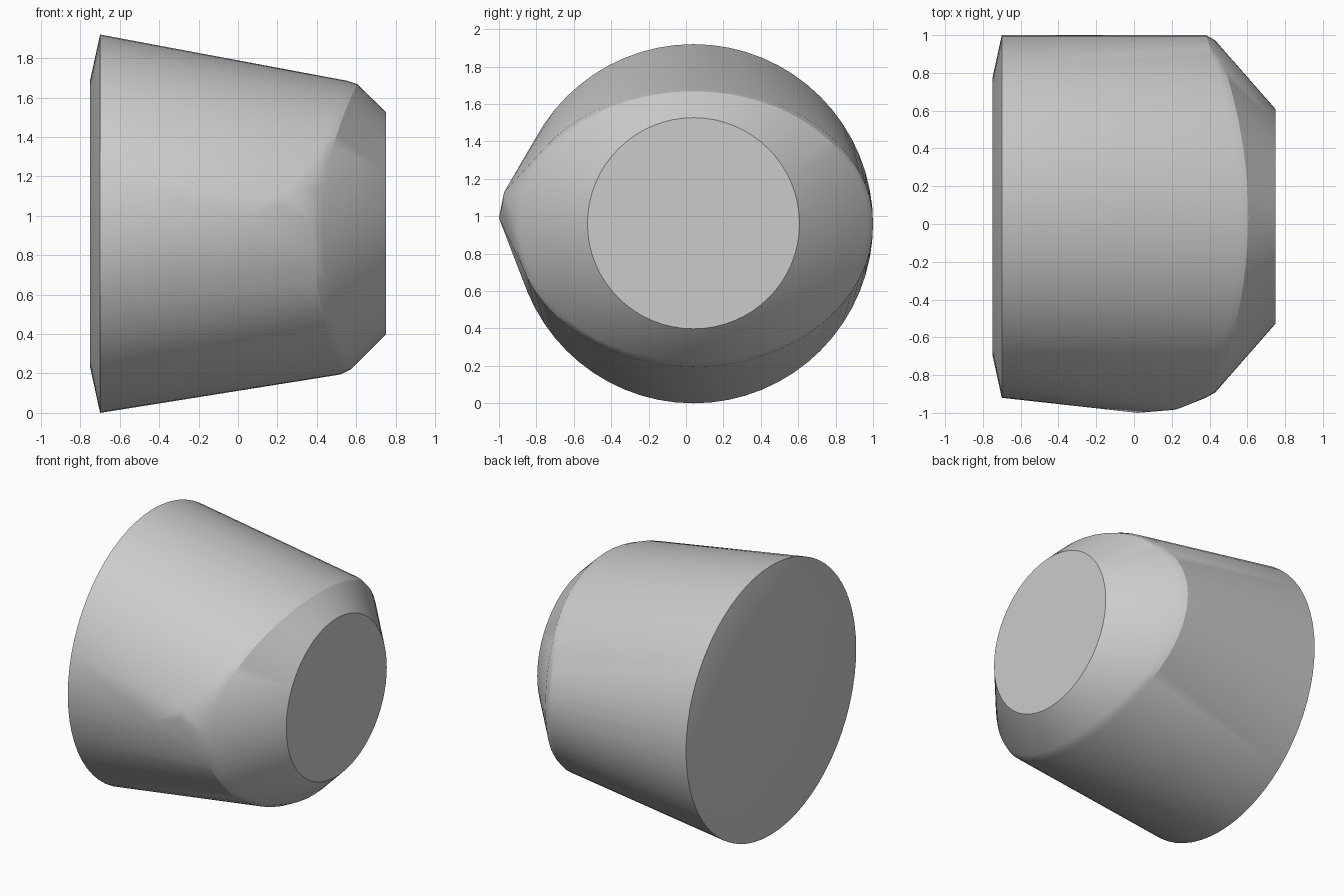
import bpy, bmesh
from math import sin, cos, tau

if "Cube" in bpy.data.objects:
    bpy.data.objects.remove(bpy.data.objects["Cube"])

CY, CZ = 0.04, 0.96
N = 64
bm = bmesh.new()


def ring(x, ry, top, bottom, x_top=None, x_bottom=None):
    """Closed section facing +x; x may lean toward the top and bottom."""
    x_top = x if x_top is None else x_top
    x_bottom = x if x_bottom is None else x_bottom
    for i in range(N):
        a = tau * i / N
        s = sin(a)
        reach = top if s >= 0 else bottom
        lean = (x_top if s >= 0 else x_bottom) - x
        bm.verts.new((x + lean * s * s, CY + ry * cos(a), CZ + reach * s))


# Chamfered round back
ring(-0.75, 0.73, 0.73, 0.73)
ring(-0.70, 0.96, 0.96, 0.96)
# Rounded oval rim, curved toward the flat end
ring(0.38, 0.96, 0.725, 0.765, 0.555, 0.52)
ring(0.43, 0.932, 0.708, 0.738, 0.605, 0.575)
# Round flat end
ring(0.75, 0.567, 0.567, 0.562)
# Small pointed bump on the front flank
for p in ((0.02, -1.0, 0.99), (0.22, -0.983, 1.06), (0.25, -0.972, 1.13)):
    bm.verts.new(p)

# Tight skin around the sections
res = bmesh.ops.convex_hull(bm, input=bm.verts)
loose = [v for v in bm.verts if not v.link_faces]
bmesh.ops.delete(bm, geom=loose, context='VERTS')
bmesh.ops.dissolve_limit(bm, angle_limit=0.005, verts=bm.verts, edges=bm.edges)
bmesh.ops.recalc_face_normals(bm, faces=bm.faces)

# Rest on the ground
low = min(v.co.z for v in bm.verts)
bmesh.ops.translate(bm, verts=bm.verts, vec=(0, 0, -low))

mesh = bpy.data.meshes.new("tapered_body")
bm.to_mesh(mesh)
bm.free()
body = bpy.data.objects.new("tapered_body", mesh)
bpy.context.collection.objects.link(body)
bpy.context.view_layer.objects.active = body
body.select_set(True)
bpy.ops.object.shade_smooth_by_angle(angle=0.4)
